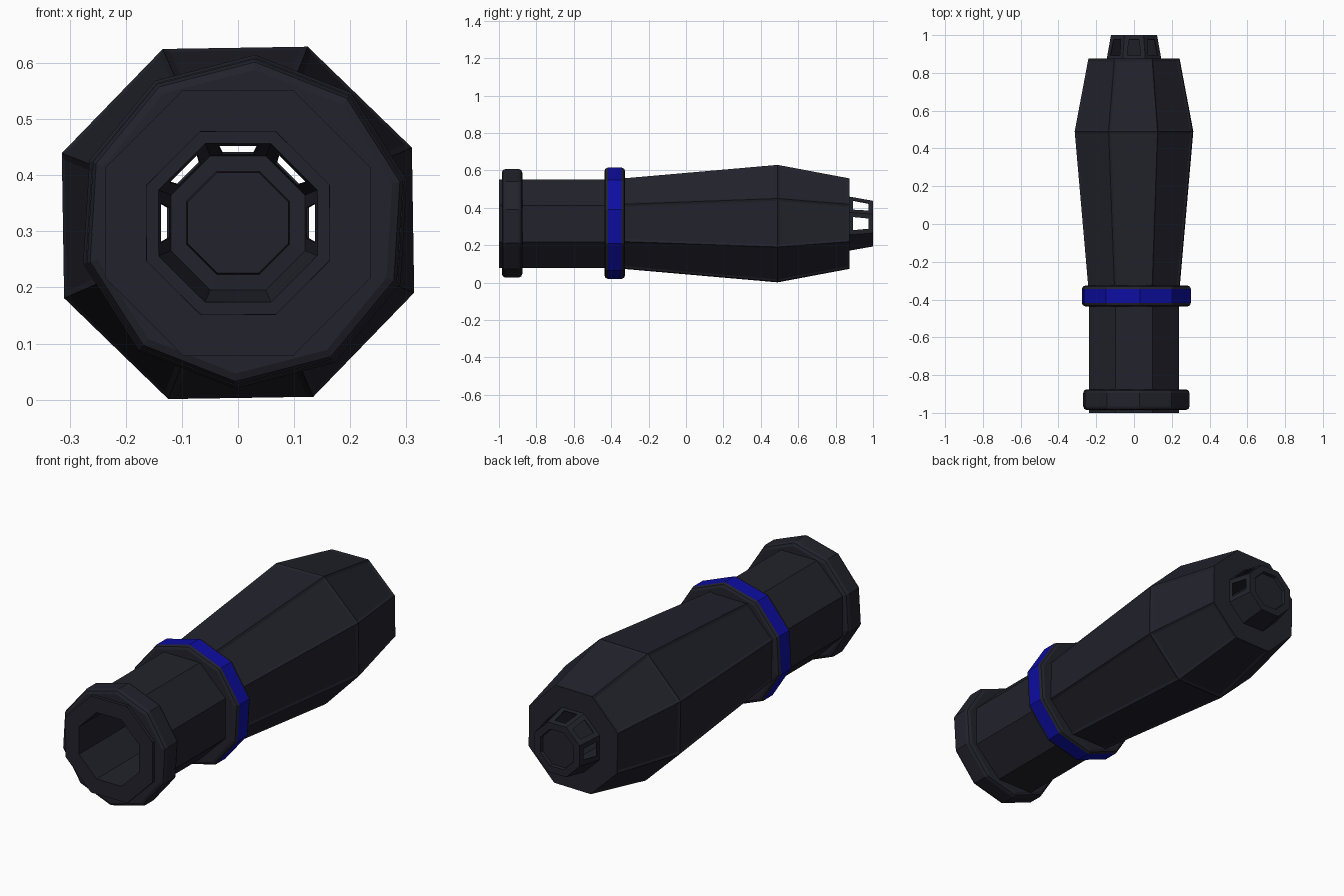
import bpy, bmesh, math

cube = bpy.data.objects.get("Cube")
if cube:
    bpy.data.objects.remove(cube)

MID_Z = 0.315


def material(name, rgb):
    m = bpy.data.materials.new(name)
    m.use_nodes = True
    m.diffuse_color = (*rgb, 1)
    bsdf = next(n for n in m.node_tree.nodes if n.type == 'BSDF_PRINCIPLED')
    bsdf.inputs["Base Color"].default_value = (*rgb, 1)
    bsdf.inputs["Roughness"].default_value = 0.6
    return m


DARK = material("dark charcoal", (0.016, 0.016, 0.025))
BLUE = material("deep blue", (0.004, 0.004, 0.36))


def lathe(profile, sides, turn, x=0.0, z=MID_Z, closed=True):
    """Sweep (corner radius, y) points around the long axis."""
    bm = bmesh.new()
    rings = []
    for r, y in profile:
        angles = [turn + math.tau * i / sides for i in range(sides)]
        rings.append([bm.verts.new((x + r * math.cos(a), y, z + r * math.sin(a))) for a in angles])
    pairs = list(zip(rings, rings[1:]))
    if closed:
        pairs.append((rings[-1], rings[0]))
    for a, b in pairs:
        for i in range(sides):
            j = (i + 1) % sides
            bm.faces.new((a[i], a[j], b[j], b[i]))
    if not closed:
        bm.faces.new(rings[-1])
    bmesh.ops.recalc_face_normals(bm, faces=bm.faces)
    return bm


def finish(bm, name, *mats):
    mesh = bpy.data.meshes.new(name)
    bm.to_mesh(mesh)
    bm.free()
    for m in mats:
        mesh.materials.append(m)
    ob = bpy.data.objects.new(name, mesh)
    bpy.context.collection.objects.link(ob)
    return ob


def octagon(*points):
    """Turn flat-to-centre distances into corner radii."""
    return [(a / math.cos(math.pi / 8), y) for a, y in points]


FLAT_TOP = math.pi / 8

# Front tube with a hollow bore
finish(lathe(octagon((0.237, -1), (0.237, -0.33), (0.163, -0.33), (0.163, -1)),
             8, FLAT_TOP), "front_tube", DARK)

# Swelling grip with shallow panels between the corner ribs
bm = lathe(octagon((0.24, -0.34), (0.312, 0.49), (0.24, 0.875), (0.142, 0.875),
                   (0.142, 0.868), (0.163, 0.868), (0.163, -0.34)),
           8, FLAT_TOP + math.radians(0.9))
panels = []
for f in bm.faces:
    c = f.calc_center_median()
    if math.hypot(c.x, c.z - MID_Z) > 0.2 and abs(f.normal.y) < 0.5:
        panels.append(f)
bmesh.ops.inset_individual(bm, faces=panels, thickness=0.018, depth=-0.004)
finish(bm, "grip", DARK)


# Ten-sided collars with chamfered rims
def collar(name, radius, y0, y1, chamfer, band):
    profile = [(0.21, y0), (radius - chamfer, y0), (radius - chamfer * 0.3, y0 + chamfer * 0.3),
               (radius, y0 + chamfer), (radius, y1 - chamfer),
               (radius - chamfer * 0.3, y1 - chamfer * 0.3), (radius - chamfer, y1), (0.21, y1)]
    bm = lathe(profile, 10, math.radians(86.5), 0.0125, 0.317)
    for f in bm.faces:
        c = f.calc_center_median()
        outer = math.hypot(c.x - 0.0125, c.z - 0.317) > 0.25
        f.material_index = int(band and outer and abs(f.normal.y) < 0.1)
    finish(bm, name, DARK, BLUE)


collar("front_collar", 0.291, -0.985, -0.875, 0.02, False)
collar("banded_collar", 0.298, -0.436, -0.326, 0.018, True)

# Vented rear tip with a recessed end
bm = lathe(octagon((0.145, 0.87), (0.122, 1.0), (0.09, 1.0), (0.087, 0.985)),
           8, FLAT_TOP, closed=False)
vents = []
for f in bm.faces:
    c = f.calc_center_median()
    if 0.9 < c.y < 0.96 and c.z > MID_Z - 0.02:
        vents.append(f)
bmesh.ops.inset_individual(bm, faces=vents, thickness=0.034)
bmesh.ops.delete(bm, geom=vents, context='FACES')
tip = finish(bm, "rear_tip", DARK)
shell = tip.modifiers.new("wall", 'SOLIDIFY')
shell.thickness = 0.004
shell.offset = -1
